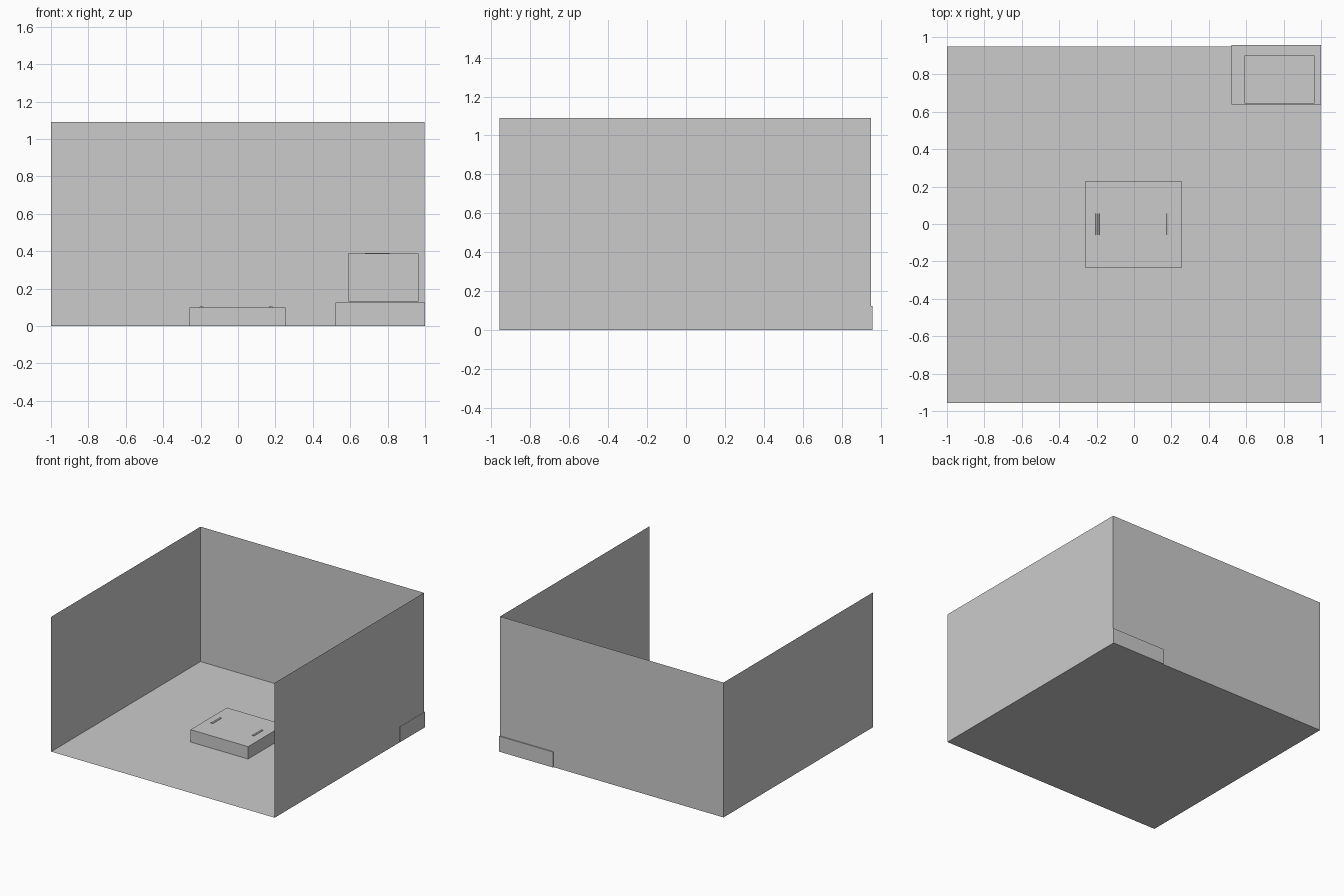
import bpy, math

if "Cube" in bpy.data.objects:
    bpy.data.objects.remove(bpy.data.objects["Cube"])


def colour(name, value):
    m = bpy.data.materials.new(name)
    m.diffuse_color = (value, value, value, 1)
    m.use_nodes = True
    m.node_tree.nodes["Principled BSDF"].inputs["Base Color"].default_value = m.diffuse_color
    return m


def plane(name, verts, faces=((0, 1, 2, 3),)):
    me = bpy.data.meshes.new(name)
    me.from_pydata(verts, [], faces)
    ob = bpy.data.objects.new(name, me)
    bpy.context.collection.objects.link(ob)
    return ob


def box(name, x0, x1, y0, y1, z0, z1, mat=None):
    bpy.ops.mesh.primitive_cube_add(size=1, location=((x0 + x1) / 2, (y0 + y1) / 2, (z0 + z1) / 2))
    ob = bpy.context.object
    ob.name = name
    ob.scale = (x1 - x0, y1 - y0, z1 - z0)
    bpy.ops.object.transform_apply(location=False, rotation=False, scale=True)
    if mat:
        ob.data.materials.append(mat)
    return ob


light = colour("light_glass", 0.95)
dark = colour("dark_grey", 0.55)

# Room shell: thin floor and three walls, open at the front and top
L, R, F, B, H = -1.0, 0.998, -0.957, 0.949, 1.09
plane("floor", [(L, F, 0), (R, F, 0), (R, B, 0), (L, B, 0)])
plane("left_wall", [(L, F, 0), (L, B, 0), (L, B, H), (L, F, H)])
plane("back_wall", [(L, B, 0), (R, B, 0), (R, B, H), (L, B, H)])
plane("right_wall", [(R, B, 0), (R, F, 0), (R, F, H), (R, B, H)])

# Low block in the middle with two small grips on top
box("center_block", -0.26, 0.255, -0.235, 0.23, 0, 0.1)
for side, x in (("left", -0.195), ("right", 0.175)):
    bpy.ops.mesh.primitive_cylinder_add(vertices=8, radius=0.0115, depth=0.115,
                                        location=(x, -0.002, 0.096),
                                        rotation=(math.pi / 2, 0, 0))
    bpy.context.object.name = side + "_grip"

# Corner cabinet and the tank standing on it
box("corner_cabinet", 0.52, 1.0, 0.638, 0.957, 0, 0.125)
box("tank", 0.59, 0.965, 0.645, 0.9, 0.13, 0.388, light)

# Lid strip and small dark slot on the tank
box("tank_lid_strip", 0.59, 0.68, 0.648, 0.9, 0.386, 0.39)
box("tank_slot", 0.68, 0.81, 0.655, 0.713, 0.386, 0.39, dark)
